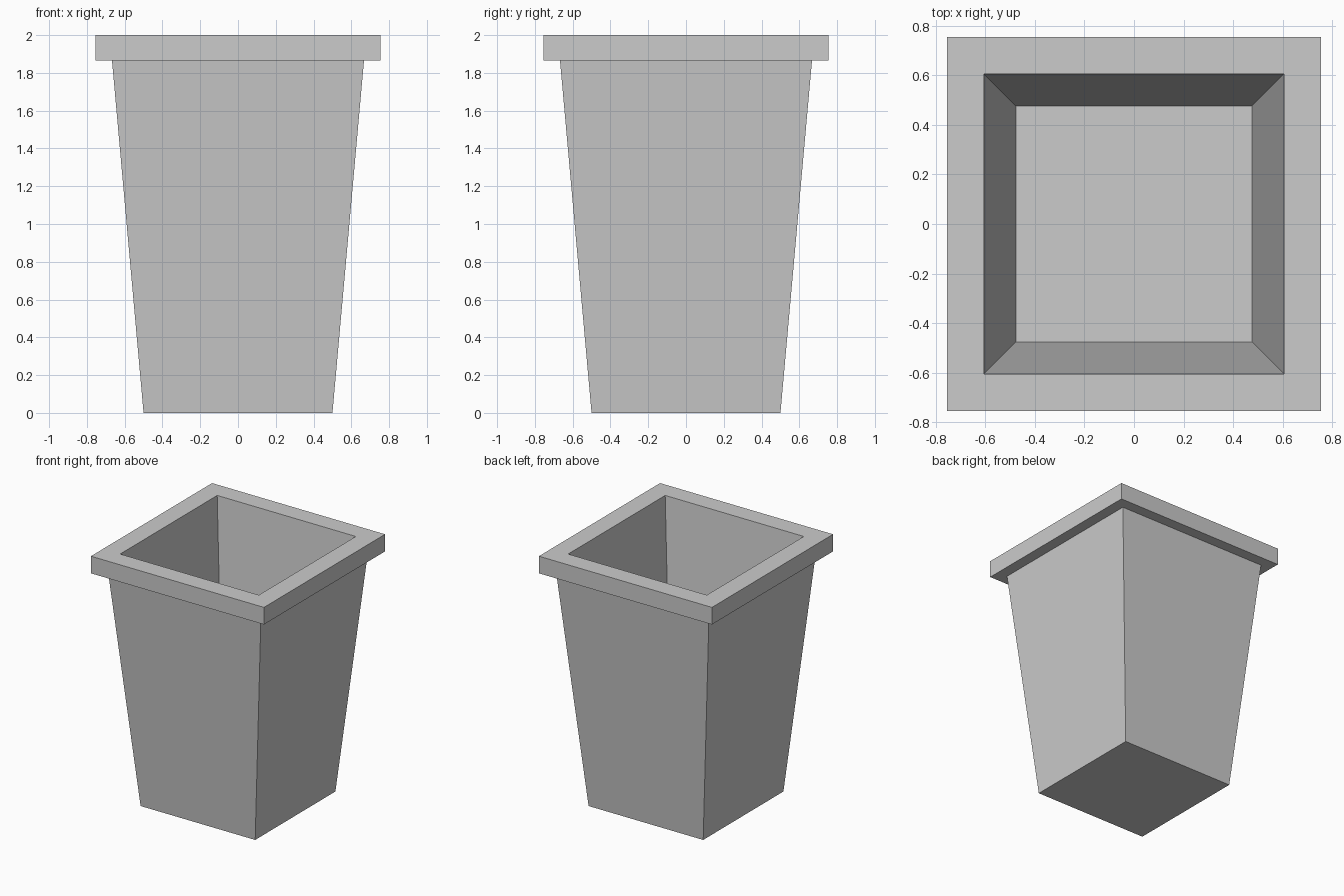
import bpy
import bmesh

cube = bpy.data.objects.get("Cube")
if cube:
    bpy.data.objects.remove(cube, do_unlink=True)

# Plain grey for the whole pot
grey = bpy.data.materials.new("light_grey")
grey.use_nodes = True
colour = (0.6, 0.6, 0.6, 1)
grey.diffuse_color = colour
grey.node_tree.nodes["Principled BSDF"].inputs["Base Color"].default_value = colour


def square_loft(name, profile, material):
    """Join square rings given as (half width, height), capping both ends."""
    bm = bmesh.new()
    corners = ((-1, -1), (1, -1), (1, 1), (-1, 1))
    rings = [[bm.verts.new((x * half, y * half, z)) for x, y in corners]
             for half, z in profile]
    for low, high in zip(rings, rings[1:]):
        for i in range(4):
            j = (i + 1) % 4
            bm.faces.new((low[i], low[j], high[j], high[i]))
    bm.faces.new(rings[0][::-1])
    bm.faces.new(rings[-1])
    bmesh.ops.recalc_face_normals(bm, faces=bm.faces)
    mesh = bpy.data.meshes.new(name)
    bm.to_mesh(mesh)
    bm.free()
    mesh.materials.append(material)
    obj = bpy.data.objects.new(name, mesh)
    bpy.context.collection.objects.link(obj)
    return obj


# Tapered body, overhanging rim, then the hollow down to its floor
square_loft("square_planter", [
    (0.5, 0),
    (0.667, 1.865),
    (0.755, 1.865),
    (0.755, 2),
    (0.605, 2),
    (0.475, 0.5),
], grey)
